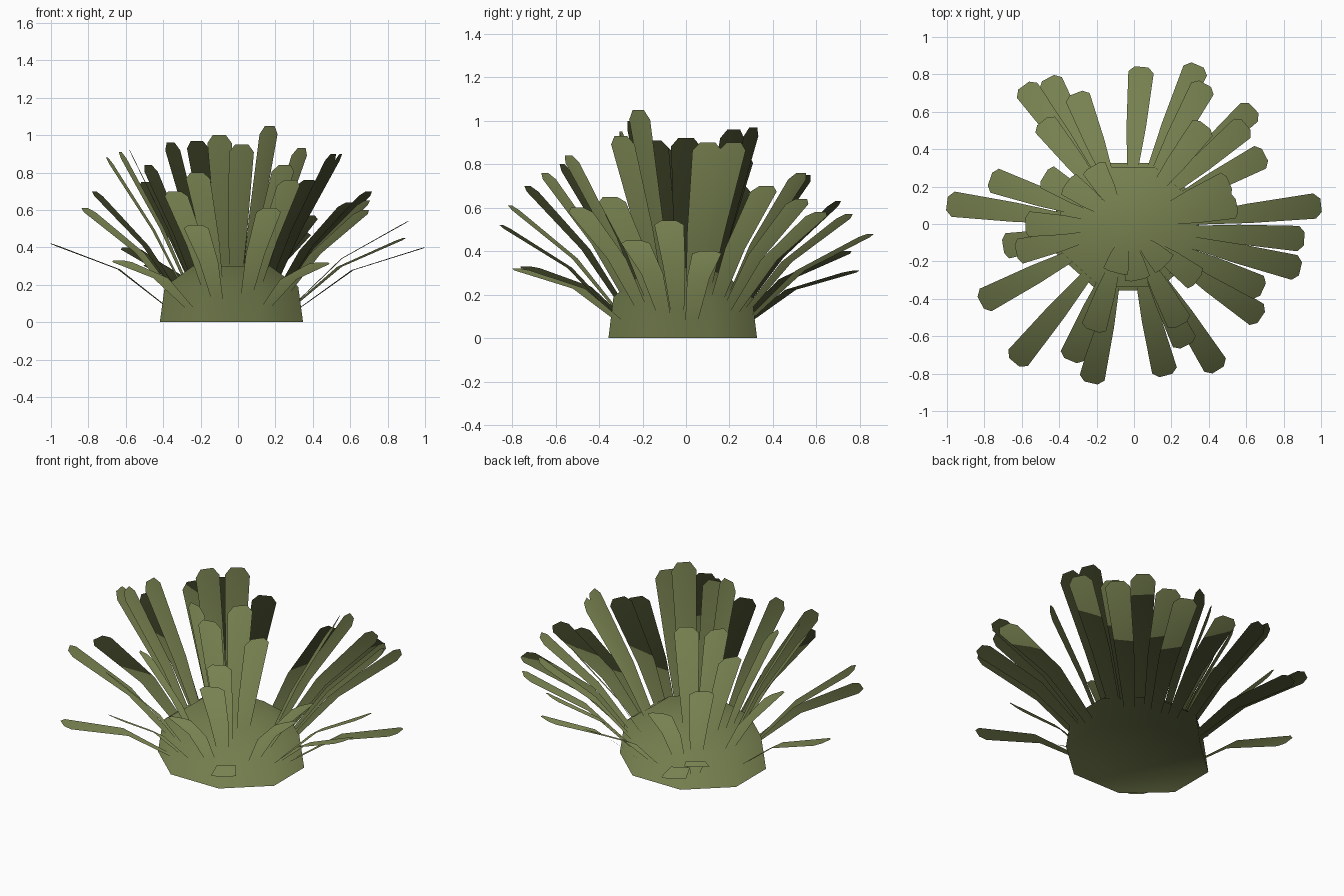
import bpy
import bmesh
import math
from mathutils import Vector

cube = bpy.data.objects.get("Cube")
if cube:
    bpy.data.objects.remove(cube, do_unlink=True)

leaf_green = bpy.data.materials.new("leaf_green")
leaf_green.use_nodes = True
colour = (0.185, 0.22, 0.08, 1)
leaf_green.diffuse_color = colour
leaf_green.node_tree.nodes["Principled BSDF"].inputs["Base Color"].default_value = colour

CENTRE = Vector((-0.035, -0.015, 0))
UP = Vector((0, 0, 1))


def finish(bm, name):
    """Turn a bmesh into an object with soft foliage normals that fan out upwards."""
    mesh = bpy.data.meshes.new(name)
    bm.to_mesh(mesh)
    bm.free()
    mesh.materials.append(leaf_green)
    for face in mesh.polygons:
        face.use_smooth = True
    fan = [(Vector((v.co.x, v.co.y, 0)) + UP).normalized() for v in mesh.vertices]
    mesh.normals_split_custom_set_from_vertices(fan)
    bpy.context.collection.objects.link(bpy.data.objects.new(name, mesh))


def build_mound(sides=8):
    """Low dome that the leaves grow out of."""
    bm = bmesh.new()
    rings = []
    for radius, z in ((0.37, 0), (0.345, 0.19), (0.2, 0.3)):
        ring = []
        for i in range(sides):
            a = math.tau * (i + 0.5) / sides
            offset = Vector((radius * 1.12 * math.cos(a), radius * math.sin(a), z))
            ring.append(bm.verts.new(CENTRE + offset))
        rings.append(ring)
    peak = bm.verts.new(CENTRE + Vector((0, 0, 0.33)))
    for i in range(sides):
        j = (i + 1) % sides
        for low, high in zip(rings, rings[1:]):
            bm.faces.new((low[i], low[j], high[j], high[i]))
        bm.faces.new((rings[-1][i], rings[-1][j], peak))
    bm.faces.new(rings[0][::-1])
    finish(bm, "mound")


def build_leaf(name, tip):
    """Thin strap that widens outwards, bends once and has a clipped tip."""
    tip = Vector(tip)
    flat = Vector((tip.x, tip.y, 0)) - CENTRE
    reach = flat.length
    out = flat.normalized()
    side = Vector((-out.y, out.x, 0))
    root = CENTRE + flat * 0.25
    bend = root.lerp(tip, 0.5) + UP * (0.075 * reach)
    shoulder = bend.lerp(tip, 0.91)
    bm = bmesh.new()
    pairs = []
    for point, half in ((root, 0.02), (bend, 0.052), (shoulder, 0.068), (tip, 0.036)):
        pairs.append([bm.verts.new(point + side * s * half) for s in (-1, 1)])
    for (a, b), (c, d) in zip(pairs, pairs[1:]):
        bm.faces.new((a, c, d, b))
    finish(bm, name)


# Leaf tips, grouped by the side they lean to
TIPS = {
    "right": [(-1, .11, .42), (-.77, .24, .7), (-.7, -.12, .88), (-.63, -.15, .91),
              (-.58, 0, .92), (-.82, -.42, .61), (-.48, .26, .84), (-.36, .22, .96)],
    "front": [(-.64, -.74, .33), (-.34, -.73, .7), (-.23, -.85, .52), (-.22, -.57, .8),
              (.17, -.81, .61), (.28, -.65, .76), (.25, -.54, .84), (.45, -.78, .32)],
    "left": [(.68, -.5, .6), (.69, -.35, .65), (.89, -.24, .45), (.91, -.08, .54),
             (1, .1, .4), (.55, .1, .9), (.51, .22, .9), (.7, .37, .7)],
    "back": [(.6, .53, .64), (.64, .62, .58), (.38, .53, .76), (.34, .85, .48),
             (.38, .75, .57), (.04, .84, .48), (-.31, .7, .63), (-.46, .78, .31),
             (-.59, .74, .4), (-.49, .55, .75)],
    "centre": [(-.1, -.26, 1), (.02, -.3, .95), (.17, -.22, 1.05), (-.22, .31, .97),
               (.34, -.3, .93)],
}

build_mound()
for group, tips in TIPS.items():
    for number, tip in enumerate(tips, 1):
        build_leaf(f"{group}_leaf_{number}", tip)
